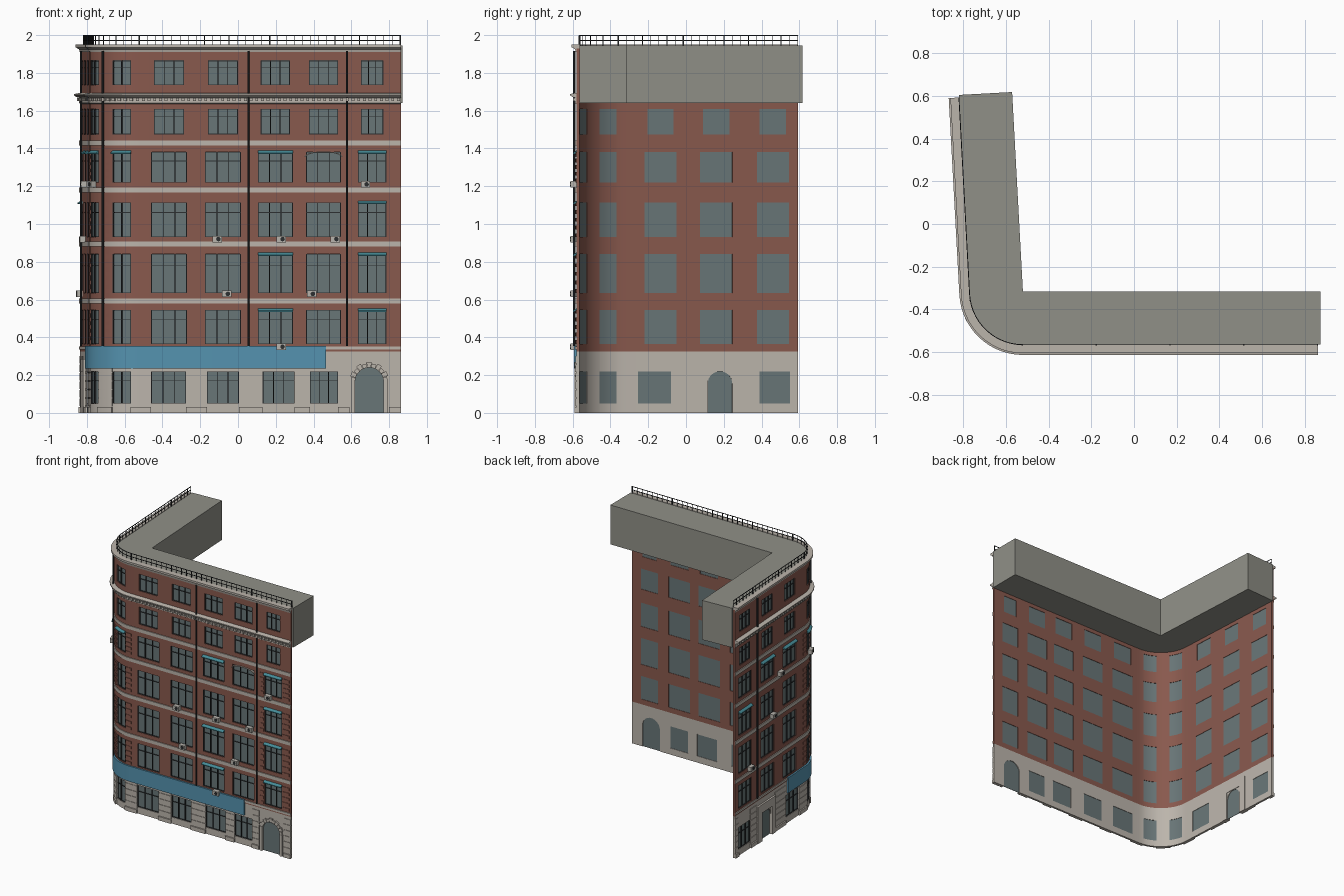
import bpy, bmesh, math
from mathutils import Matrix, Vector

if "Cube" in bpy.data.objects:
    bpy.data.objects.remove(bpy.data.objects["Cube"])

# Facade path: straight front, rounded corner, slightly splayed side wing
R, CX, CY, X0 = 0.25, -0.52, -0.315, 0.862
TURN = math.radians(86.9)
LA = X0 - CX
LB = LA + R * TURN
L = LB + 0.922
SEG = 14
ARC = [LA + R * TURN * i / SEG for i in range(SEG + 1)]


def bend(s, d, z):
    """Map distance along the facade, outward offset and height to world space."""
    a = min(max(s - LA, 0) / R, TURN)
    out = Vector((-math.sin(a), -math.cos(a), 0))
    along = Vector((-math.cos(a), math.sin(a), 0))
    run = s - LA if s < LA else max(s - LB, 0)
    return Vector((CX, CY, z)) + out * (R + d) + along * run


def front(x):
    return X0 - x


def corner(deg):
    return LA + R * math.radians(deg)


def side(y):
    return LB + (y + 0.3285) / 0.9985


def material(name, rgb, rough=0.8):
    m = bpy.data.materials.new(name)
    m.use_nodes = True
    m.diffuse_color = (*rgb, 1)
    b = m.node_tree.nodes["Principled BSDF"]
    b.inputs["Base Color"].default_value = (*rgb, 1)
    b.inputs["Roughness"].default_value = rough
    return m


BRICK = material("red brick", (0.25, 0.10, 0.075))
STONE = material("pale stone", (0.50, 0.46, 0.41))
ROOF = material("roof grey", (0.28, 0.28, 0.245))
GLASS = material("window glass", (0.14, 0.18, 0.185))
METAL = material("dark metal", (0.025, 0.028, 0.03))
BLUE = material("blue sign", (0.09, 0.29, 0.43))
TEAL = material("teal awning", (0.06, 0.26, 0.31))
UNIT = material("light grey casing", (0.48, 0.46, 0.42))


def finish(name, bm, *mats, rule=None, curved=True):
    bmesh.ops.recalc_face_normals(bm, faces=bm.faces)
    if rule:
        for f in bm.faces:
            f.material_index = rule(f.calc_center_median())
    if curved:
        for v in bm.verts:
            v.co = bend(*v.co)
        bmesh.ops.recalc_face_normals(bm, faces=bm.faces)
    me = bpy.data.meshes.new(name)
    bm.to_mesh(me)
    bm.free()
    for m in mats:
        me.materials.append(m)
    ob = bpy.data.objects.new(name, me)
    bpy.context.collection.objects.link(ob)
    return ob


def sweep(bm, profile, s0=0, s1=L):
    """Run a closed (offset, height) profile along the facade."""
    cuts = [s0] + [a for a in ARC if s0 + 1e-4 < a < s1 - 1e-4] + [s1]
    rings = [[bm.verts.new((s, d, z)) for d, z in profile] for s in cuts]
    n = len(profile)
    for a, b in zip(rings, rings[1:]):
        for i in range(n):
            bm.faces.new((a[i], a[(i + 1) % n], b[(i + 1) % n], b[i]))
    bm.faces.new(rings[0])
    bm.faces.new(rings[-1][::-1])


def box(bm, s0, s1, z0, z1, d0, d1):
    sweep(bm, [(d0, z0), (d1, z0), (d1, z1), (d0, z1)], min(s0, s1), max(s0, s1))


def thicken(bm, faces, d):
    r = bmesh.ops.extrude_face_region(bm, geom=faces)
    moved = [v for v in r["geom"] if isinstance(v, bmesh.types.BMVert)]
    bmesh.ops.translate(bm, verts=moved, vec=(0, d, 0))


def panel(bm, pts, d0, d1):
    f = bm.faces.new([bm.verts.new((s, d0, z)) for s, z in pts])
    thicken(bm, [f], d1 - d0)


def arc_pts(c, z, r, a0, a1, n, squash=1):
    angs = [math.radians(a0 + (a1 - a0) * i / n) for i in range(n + 1)]
    return [(c + r * math.cos(a), z + squash * r * math.sin(a)) for a in angs]


# Openings: (s0, s1) per column and (z0, z1) per floor
wide = [(front(b), front(a)) for a, b in
        [(-0.46, -0.27), (-0.175, 0.015), (0.105, 0.29), (0.36, 0.545), (0.635, 0.785)]]
bays = [(corner(10), corner(33)), (corner(55), corner(78))]
wing = [(side(a), side(b)) for a, b in [(-0.22, -0.05), (0.075, 0.245), (0.375, 0.545)]]
ground = [(front(b), front(a)) for a, b in
          [(-0.46, -0.275), (-0.165, 0.005), (0.13, 0.30), (0.38, 0.53)]]
ground += bays + [(side(-0.255), side(-0.08)), (side(0.39), side(0.55))]
doors = [(front(0.77), front(0.62), 0.24), (side(0.115), side(0.245), 0.22)]
floors = [(0.365, 0.545), (0.635, 0.84), (0.93, 1.115), (1.22, 1.38)]
upper = [(1.475, 1.61), (1.735, 1.865)]
windows = [(a, b, 0.05, 0.22) for a, b in ground]
windows += [(a, b, *z) for z in floors for a, b in wide + bays + wing]
windows += [(a + 0.015, b - 0.015, *z) for z in upper for a, b in wide + wing]
windows += [(a, b, *z) for z in upper for a, b in bays]
holes = windows + [(a, b, 0, t) for a, b, t in doors]

# Main wall: grid of cells with the openings left out
ss = sorted({round(v, 4) for h in holes for v in h[:2]} | {round(a, 4) for a in ARC} | {0, round(L, 4)})
zs = sorted({v for h in holes for v in h[2:]} | {0, 0.325, 1.93})
bm = bmesh.new()
grid = [[bm.verts.new((s, 0, z)) for z in zs] for s in ss]
for i in range(len(ss) - 1):
    for j in range(len(zs) - 1):
        s, z = (ss[i] + ss[i + 1]) / 2, (zs[j] + zs[j + 1]) / 2
        if not any(a < s < b and c < z < d for a, b, c, d in holes):
            bm.faces.new((grid[i][j], grid[i + 1][j], grid[i + 1][j + 1], grid[i][j + 1]))
bmesh.ops.delete(bm, geom=[v for v in bm.verts if not v.link_faces], context="VERTS")
thicken(bm, bm.faces[:], 0.016)
finish("main_wall", bm, BRICK, STONE, rule=lambda c: int(c.z < 0.325))

# Door arches, surrounds and door leaves
stone, leaf = bmesh.new(), bmesh.new()
for a, b, top in doors:
    c, r = (a + b) / 2, (b - a) / 2
    for a0, corner_s in ((0, b), (180, a)):
        panel(stone, arc_pts(c, top - r, r, a0, 90, 8) + [(corner_s, top)], 0, 0.016)
    box(leaf, a, b, 0, top, 0.005, 0.007)
a, b, top = doors[0]
c, r = (a + b) / 2, (b - a) / 2
for k in range(11):
    t = k * 180 / 11
    hi = 0.03 if k % 2 else 0.022
    panel(stone, arc_pts(c, top - r, r, t, t + 15, 2) + arc_pts(c, top - r, r + hi, t + 15, t, 2), 0.016, 0.026)
for p, q in ((a - 0.022, a), (b, b + 0.022)):
    box(stone, p, q, 0, top - r, 0.016, 0.026)
a, b, top = doors[1]
for d0, d1 in ((0.016, 0.03), (-0.004, 0)):
    box(stone, a - 0.05, a, 0, 0.285, d0, d1)
    box(stone, b, b + 0.06, 0, 0.285, d0, d1)
    box(stone, a, b, top, 0.285, d0, d1)
finish("door_surrounds", stone, STONE)
finish("door_leaves", leaf, GLASS)

# Window panes with slim frames and glazing bars
pane, bars = bmesh.new(), bmesh.new()
for a, b, z0, z1 in windows:
    box(pane, a, b, z0, z1, 0.003, 0.005)
    n = 2 if b - a < 0.12 else 3
    for k in range(n + 1):
        s = a + 0.002 + (b - a - 0.004) * k / n
        box(bars, s - 0.002, s + 0.002, z0, z1, 0.005, 0.013)
    for z in (z0, z0 + (z1 - z0) * 0.7, z1 - 0.004):
        box(bars, a, b, z, z + 0.003, 0.005, 0.012)
finish("window_panes", pane, GLASS)
finish("window_frames", bars, METAL)

# Stone string courses, cornices and dentils
bm = bmesh.new()
for z0, z1 in [(0.335, 0.352), (0.578, 0.605), (0.88, 0.907), (1.167, 1.194), (1.416, 1.443)]:
    box(bm, 0, L, z0, z1, 0.014, 0.022)
sweep(bm, [(0.014, 1.635), (0.022, 1.64), (0.022, 1.668), (0.036, 1.672), (0.048, 1.68),
           (0.048, 1.688), (0.014, 1.695)])
for k in range(int(L / 0.03)):
    box(bm, k * 0.03 + 0.005, k * 0.03 + 0.02, 1.65, 1.668, 0.022, 0.034)
sweep(bm, [(0, 1.91), (0.018, 1.91), (0.022, 1.925), (0.04, 1.935), (0.04, 1.95), (0, 1.95)])
finish("cornices", bm, STONE)

# Ground floor rustication and plinth, interrupted by the openings
bm = bmesh.new()
low = sorted([(a, b) for a, b in ground] + [(a - 0.03, b + 0.03) for a, b, t in doors[:1]]
             + [(a - 0.05, b + 0.06) for a, b, t in doors[1:]])
edges = [0] + [v for p in low for v in p] + [L]
for p, q in zip(edges[::2], edges[1::2]):
    box(bm, p, q, 0, 0.03, 0.014, 0.026)
    for k in range(6):
        box(bm, p, q, 0.036 + k * 0.045, 0.077 + k * 0.045, 0.014, 0.02)
finish("stone_courses", bm, STONE)

# Raised brick ribs beside the end windows and at the corner
bm = bmesh.new()
ribs = [(front(0.85), front(0.79)), (front(0.63), front(0.60)), (corner(-2), corner(9)),
        (corner(34), corner(42)), (corner(47), corner(54)), (corner(79), corner(90))]
for z0, z1 in floors:
    for k in range(5):
        z = z0 + (z1 - z0) * k / 4.5
        for p, q in ribs:
            box(bm, p, q, z, z + 0.02, 0.014, 0.02)
finish("brick_ribs", bm, BRICK)

# Arched hood over one window
bm = bmesh.new()
c = (wide[3][0] + wide[3][1]) / 2
panel(bm, arc_pts(c, 1.355, 0.1, 0, 180, 12, 0.3) + arc_pts(c, 1.355, 0.092, 180, 0, 12, 0.27), 0.01, 0.024)
finish("arched_hood", bm, STONE)

# Wrapping blue sign band and small window awnings
bm = bmesh.new()
box(bm, front(0.465), side(-0.1), 0.235, 0.355, 0.014, 0.028)
finish("sign_band", bm, BLUE)
bm = bmesh.new()
shades = [(wide[2], z) for z in (0.545, 0.84, 1.38)] + [(wide[4], z) for z in (0.545, 0.84, 1.115, 1.38)]
shades += [(p, 1.38) for p in bays + wing[:2]] + [(wing[2], 1.115)]
for (p, q), z in shades:
    sweep(bm, [(0.01, z - 0.008), (0.034, z - 0.01), (0.034, z - 0.004), (0.01, z + 0.012)], p, q)
finish("window_awnings", bm, TEAL)

# Drainpipes
bm = bmesh.new()
for s in (front(0.055), front(0.577), corner(45), side(0.31)):
    bmesh.ops.create_cone(bm, cap_ends=True, segments=8, radius1=0.006, radius2=0.006, depth=1.56,
                          matrix=Matrix.Translation((s, 0.027, 1.135)))
finish("drainpipes", bm, METAL)

# Air conditioning units with fan grilles
case, fan = bmesh.new(), bmesh.new()
spots = [(front(x), z) for x, z in [(-0.11, 0.92), (0.23, 0.92), (0.515, 0.92), (-0.06, 0.63),
                                    (0.39, 0.63), (0.23, 0.35), (0.675, 1.21)]]
spots += [(corner(66), 1.21), (side(0.0), 1.21), (side(0.1), 0.92), (side(0.4), 0.63)]
for s, z in spots:
    box(case, s - 0.025, s + 0.025, z - 0.017, z + 0.017, 0.016, 0.046)
    bmesh.ops.create_cone(fan, cap_ends=True, segments=12, radius1=0.012, radius2=0.012, depth=0.004,
                          matrix=Matrix.Translation((s - 0.006, 0.046, z)) @ Matrix.Rotation(math.pi / 2, 4, "X"))
finish("air_units", case, UNIT)
finish("air_unit_fans", fan, METAL)

# Roof storey: solid block with a sharp inner corner
bm = bmesh.new()
e0, e1 = -0.01, L + 0.012
pts = [bend(s, 0, 1.64) for s in [e0] + ARC + [e1]]
pts += [bend(e1, -R, 1.64), Vector((CX, CY, 1.64)), bend(e0, -R, 1.64)]
f = bm.faces.new([bm.verts.new(p) for p in pts])
r = bmesh.ops.extrude_face_region(bm, geom=[f])
bmesh.ops.translate(bm, vec=(0, 0, 0.306), verts=[v for v in r["geom"] if isinstance(v, bmesh.types.BMVert)])
finish("roof_storey", bm, ROOF, curved=False)

# Roof railing
bm = bmesh.new()
for z in (1.97, 1.996):
    box(bm, 0, L, z, z + 0.004, -0.002, 0.002)
posts = 62
for k in range(posts + 1):
    s = 0.003 + (L - 0.006) * k / posts
    w = 0.003 if k % 8 == 0 else 0.0015
    box(bm, s - w, s + w, 1.945, 1.998, -w, w)
finish("roof_railing", bm, METAL)

# Smooth the rounded corner, keep edges sharp
bpy.ops.object.select_all(action="DESELECT")
for ob in bpy.context.collection.objects:
    if ob.type == "MESH":
        ob.select_set(True)
        bpy.context.view_layer.objects.active = ob
bpy.ops.object.shade_smooth_by_angle(angle=math.radians(30))
